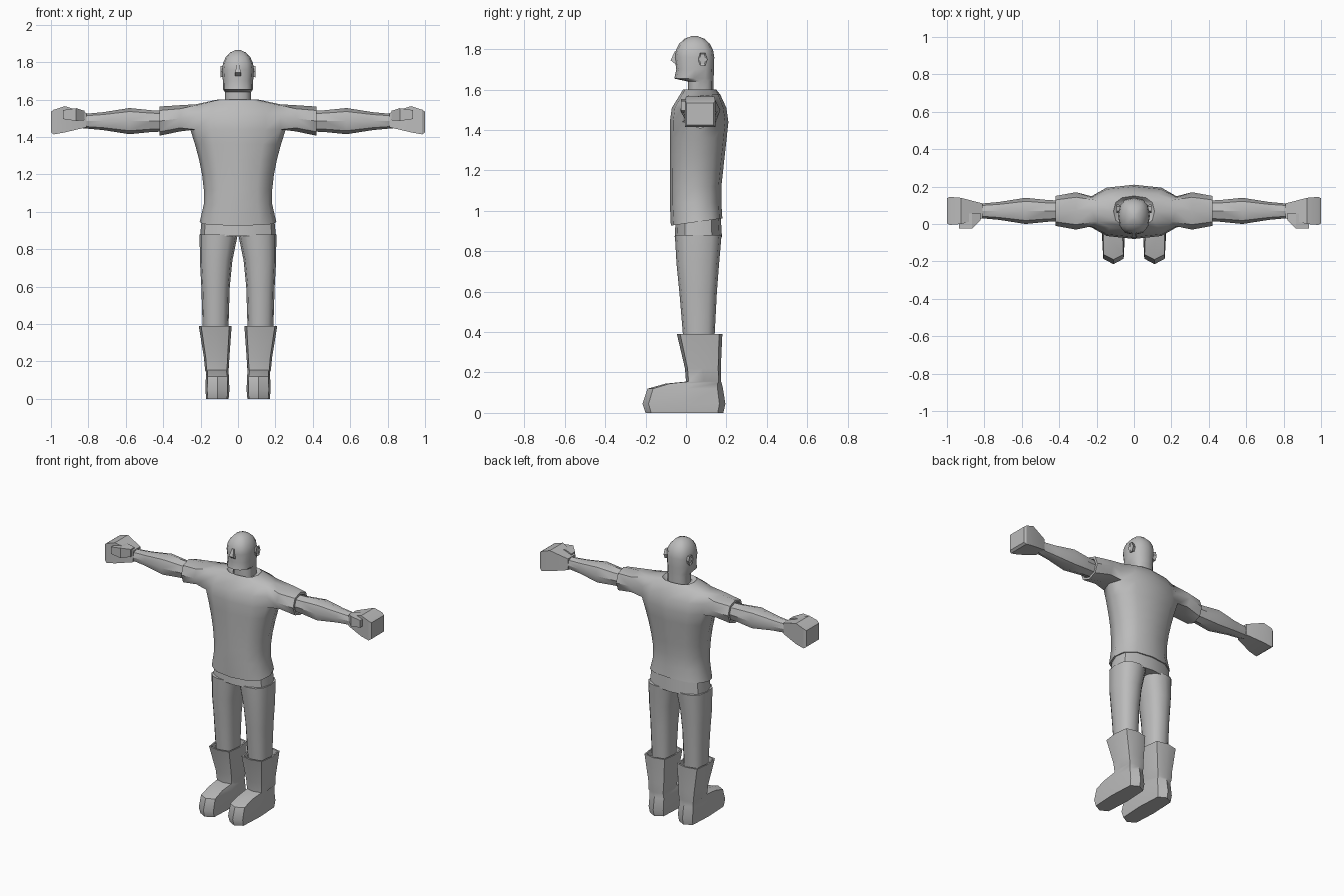
import bpy
import bmesh
from math import sin, cos, pi, radians, copysign
from mathutils import Vector

cube = bpy.data.objects.get("Cube")
if cube:
    bpy.data.objects.remove(cube, do_unlink=True)

GREY = (.5, .5, .5, 1)
grey = bpy.data.materials.new("plain grey")
grey.use_nodes = True
grey.diffuse_color = GREY
grey.node_tree.nodes["Principled BSDF"].inputs["Base Color"].default_value = GREY

# Arms run straight out along this axis
ARM_Y = .07
ARM_Z = 1.485


def outline(sides, power):
    """Unit outline; a smaller power gives squarer corners, and four sides a plain square."""
    phase = pi / 4 if sides == 4 else 0
    points = []
    for k in range(sides):
        angle = 2 * pi * k / sides + phase
        c, s = round(cos(angle), 6), round(sin(angle), 6)
        points.append((copysign(abs(c) ** power, c), copysign(abs(s) ** power, s)))
    return points


def level_ring(z, half, front, back, x=0, sides=12, power=.8, tilt=0):
    """Horizontal cross-section, optionally rising toward the back."""
    middle, depth = (front + back) / 2, (back - front) / 2
    return [Vector((x + half * u, middle + depth * v, z + tilt * v))
            for u, v in outline(sides, power)]


def arm_ring(x, half_y, half_z, y=ARM_Y, z=ARM_Z, sides=8, power=.9):
    """Cross-section of a part that runs sideways."""
    return [Vector((x, y + half_y * u, z + half_z * v)) for u, v in outline(sides, power)]


def inset(ring, factor, shift=(0, 0, 0)):
    """Smaller copy of a ring, for rims and hollow ends."""
    centre = sum(ring, Vector()) / len(ring)
    return [centre + (point - centre) * factor + Vector(shift) for point in ring]


def loft(bm, rings, start=None):
    """Skin a stack of rings, closing the far end and, unless joined on, the near one."""
    loops = [start] if start else []
    loops += [[bm.verts.new(point) for point in ring] for ring in rings]
    for a, b in zip(loops, loops[1:]):
        for k in range(len(a)):
            bm.faces.new((a[k - 1], a[k], b[k], b[k - 1]))
    if not start:
        bm.faces.new(loops[0])
    bm.faces.new(loops[-1])
    return loops


def finish(bm, name, mirror=False, angle=40):
    bmesh.ops.recalc_face_normals(bm, faces=bm.faces[:])
    mesh = bpy.data.meshes.new(name)
    bm.to_mesh(mesh)
    bm.free()
    mesh.materials.append(grey)
    ob = bpy.data.objects.new(name, mesh)
    bpy.context.collection.objects.link(ob)
    bpy.ops.object.select_all(action='DESELECT')
    ob.select_set(True)
    bpy.context.view_layer.objects.active = ob
    bpy.ops.object.shade_smooth_by_angle(angle=radians(angle))
    if mirror:
        ob.modifiers.new("mirror", 'MIRROR').use_mirror_merge = False


def part(name, rings, mirror=False, angle=40):
    bm = bmesh.new()
    loft(bm, rings)
    finish(bm, name, mirror, angle)


# Shirt: hollow slanted hem, flaring chest, rounded shoulders and collar
shirt = bmesh.new()
hem = level_ring(z=.945, half=.205, front=-.075, back=.18, tilt=.018)
body = [inset(hem, .85, shift=(0, 0, .03)), inset(hem, .94), hem]
for step in range(6):
    flare = max(0, step - 1) / 4
    body.append(level_ring(z=1.04 + .08 * step, half=.183 + .072 * flare ** 1.5,
                           front=-.08, back=.175 + .035 * flare))
collar = level_ring(z=1.6, half=.11, front=-.015, back=.15)
body += [level_ring(z=1.51, half=.255, front=-.07, back=.2),
         level_ring(z=1.575, half=.225, front=-.03, back=.17),
         collar, inset(collar, .8, shift=(0, 0, -.02))]
loops = loft(shirt, body)

# Sleeves: open an armhole on each side and draw the sleeve out of it
ARMHOLE = 9
AROUND = [(1, 0), (1, 1), (0, 1), (-1, 1), (-1, 0), (-1, -1), (0, -1), (1, -1)]
for side in (1, -1):
    hole = {(i, j): loops[ARMHOLE + j][i % 12 if side > 0 else 6 - i]
            for i in (-1, 0, 1) for j in (-1, 0, 1)}
    patch = set(hole.values())
    bmesh.ops.delete(shirt, geom=[f for f in shirt.faces if set(f.verts) <= patch],
                     context='FACES')
    cuff = arm_ring(side * .42, half_y=.08, half_z=.078)
    sleeve = [arm_ring(side * .31, half_y=.1, half_z=.07, z=1.5),
              cuff, inset(cuff, .8), inset(cuff, .8, shift=(-.02 * side, 0, 0))]
    loft(shirt, sleeve, start=[hole[key] for key in AROUND])
finish(shirt, "shirt", angle=45)

# Forearms, swelling below the elbow
part("forearms", [arm_ring(x, half_y=radius, half_z=radius) for x, radius in
                  ((.38, .055), (.46, .058), (.58, .07), (.72, .048), (.83, .038))],
     mirror=True)

# Blocky fists and thumbs
square = dict(sides=4, power=0)
part("hands", [arm_ring(.81, half_y=.04, half_z=.038, z=1.49, **square),
               arm_ring(.925, half_y=.07, half_z=.07, z=1.495, **square),
               arm_ring(.985, half_y=.075, half_z=.066, z=1.48, **square),
               arm_ring(1, half_y=.067, half_z=.055, z=1.48, **square)],
     mirror=True, angle=30)
part("thumbs", [arm_ring(.82, half_y=.02, half_z=.025, y=.04, z=1.515, **square),
                arm_ring(.865, half_y=.04, half_z=.034, y=.015, z=1.52, **square),
                arm_ring(.935, half_y=.04, half_z=.024, y=.015, z=1.52, **square)],
     mirror=True, angle=25)

# Trousers: hips and two tapering legs
hips = level_ring(z=.87, half=.203, front=-.056, back=.178)
part("hips", [hips, inset(hips, .95, shift=(0, 0, .1))])
part("legs", [level_ring(z=.35, half=.068, front=-.012, back=.14, x=.12),
              level_ring(z=.6, half=.076, front=-.033, back=.153, x=.12),
              level_ring(z=.74, half=.087, front=-.047, back=.164, x=.117),
              level_ring(z=.88, half=.102, front=-.055, back=.176, x=.103)],
     mirror=True)

# Tall boots with a pointed toe and an open rim
boot = dict(sides=8, power=.45)
rim = level_ring(z=.39, half=.088, front=-.045, back=.18, x=.122, **boot)
part("boots", [level_ring(z=0, half=.06, front=-.2, back=.185, x=.11, **boot),
               level_ring(z=.045, half=.064, front=-.215, back=.195, x=.11, **boot),
               level_ring(z=.12, half=.062, front=-.19, back=.183, x=.11, **boot),
               level_ring(z=.145, half=.06, front=-.1, back=.177, x=.112, **boot),
               level_ring(z=.155, half=.063, front=0, back=.174, x=.113, **boot),
               level_ring(z=.22, half=.068, front=-.005, back=.172, x=.114, **boot),
               rim, inset(rim, .9), inset(rim, .85, shift=(0, 0, -.04))],
     mirror=True, angle=35)

# Neck, jaw and domed skull
skull = [level_ring(z=1.76 + .106 * sin(tilt), half=.085 * cos(tilt),
                    front=.042 - .098 * cos(tilt), back=.042 + .098 * cos(tilt))
         for tilt in map(radians, (0, 20, 40, 60, 80))]
part("head", [level_ring(z=1.56, half=.07, front=.01, back=.135),
              level_ring(z=1.64, half=.07, front=.01, back=.135),
              level_ring(z=1.655, half=.08, front=-.058, back=.137),
              level_ring(z=1.7, half=.081, front=-.048, back=.138)] + skull)

# Nose wedge
part("nose", [level_ring(z=1.725, half=.015, front=-.05, back=0, **square),
              level_ring(z=1.745, half=.015, front=-.076, back=0, **square),
              level_ring(z=1.79, half=.007, front=-.056, back=0, **square)], angle=25)

# Ears
ear = arm_ring(.094, half_y=.024, half_z=.036, y=.082, z=1.75, sides=6)
part("ears", [inset(ear, .7, shift=(-.03, 0, 0)), ear, inset(ear, .7, shift=(-.005, 0, 0))],
     mirror=True, angle=25)
